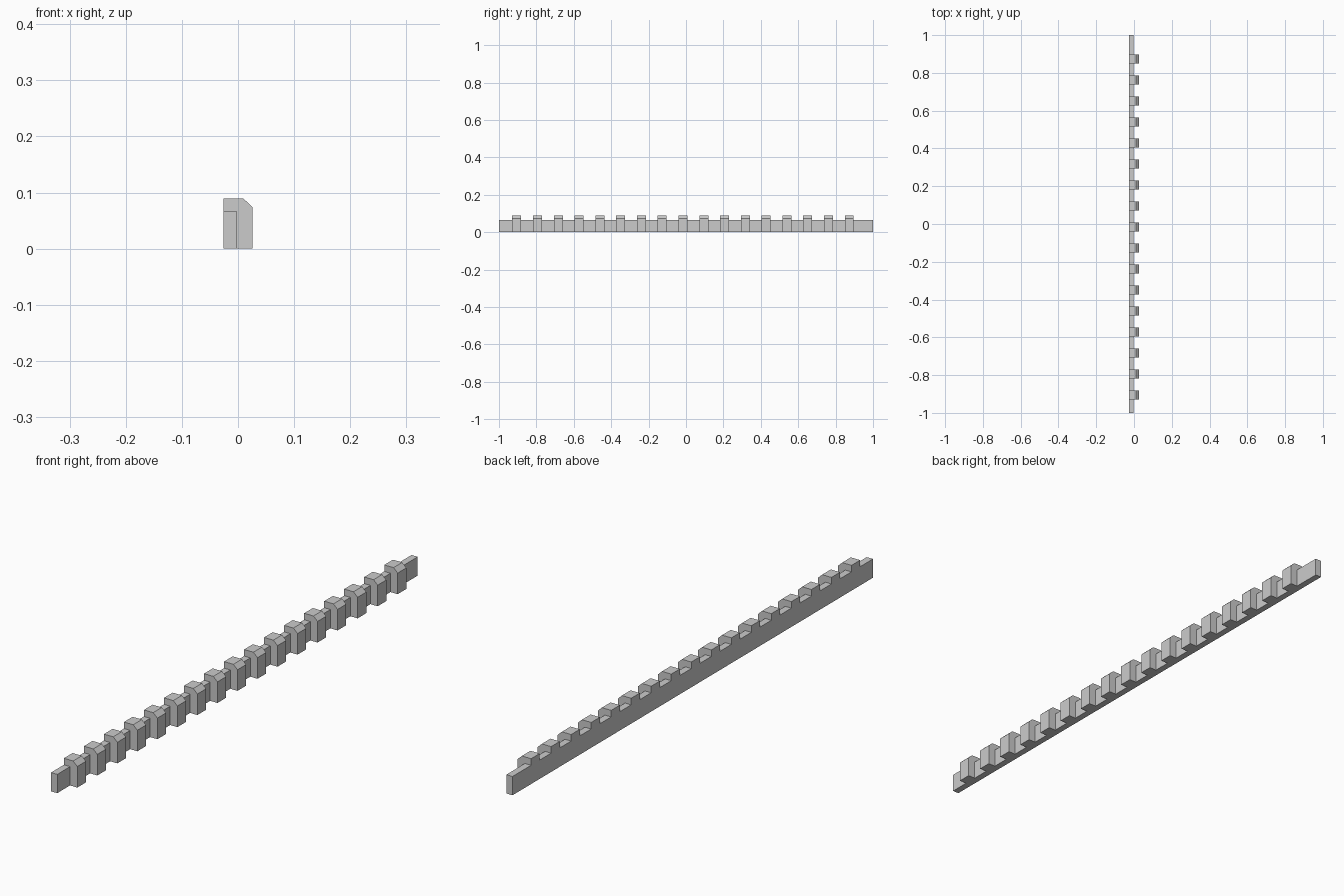
import bpy
import bmesh

if "Cube" in bpy.data.objects:
    bpy.data.objects.remove(bpy.data.objects["Cube"])

BACK, FRONT = -0.026, 0.026     # wall thickness range in x
RAIL_X, RAIL_Z = -0.002, 0.066  # rail front face and top
COUNT, PITCH, WIDTH = 17, 1 / 9, 0.048
FIRST_Y = -0.905                # centre of the first block


def extrude_profile(name, profile, y0, y1):
    """Extrude an (x, z) profile from y0 to y1."""
    bm = bmesh.new()
    face = bm.faces.new([bm.verts.new((x, y0, z)) for x, z in profile])
    ext = bmesh.ops.extrude_face_region(bm, geom=[face])
    verts = [g for g in ext["geom"] if isinstance(g, bmesh.types.BMVert)]
    bmesh.ops.translate(bm, verts=verts, vec=(0, y1 - y0, 0))
    bmesh.ops.recalc_face_normals(bm, faces=bm.faces)
    mesh = bpy.data.meshes.new(name)
    bm.to_mesh(mesh)
    bm.free()
    obj = bpy.data.objects.new(name, mesh)
    bpy.context.collection.objects.link(obj)
    return obj


# Long low rail
extrude_profile("rail", [(BACK, 0), (RAIL_X, 0), (RAIL_X, RAIL_Z), (BACK, RAIL_Z)], -1, 1)

# Chamfered blocks hooked over the rail, flush with its back
block_profile = [(BACK, RAIL_Z), (RAIL_X, RAIL_Z), (RAIL_X, 0), (FRONT, 0),
                 (FRONT, 0.074), (0.010, 0.089), (BACK, 0.089)]
blocks = extrude_profile("blocks", block_profile, FIRST_Y - WIDTH / 2, FIRST_Y + WIDTH / 2)
array = blocks.modifiers.new("repeat", 'ARRAY')
array.count = COUNT
array.use_relative_offset = False
array.use_constant_offset = True
array.constant_offset_displace = (0, PITCH, 0)
